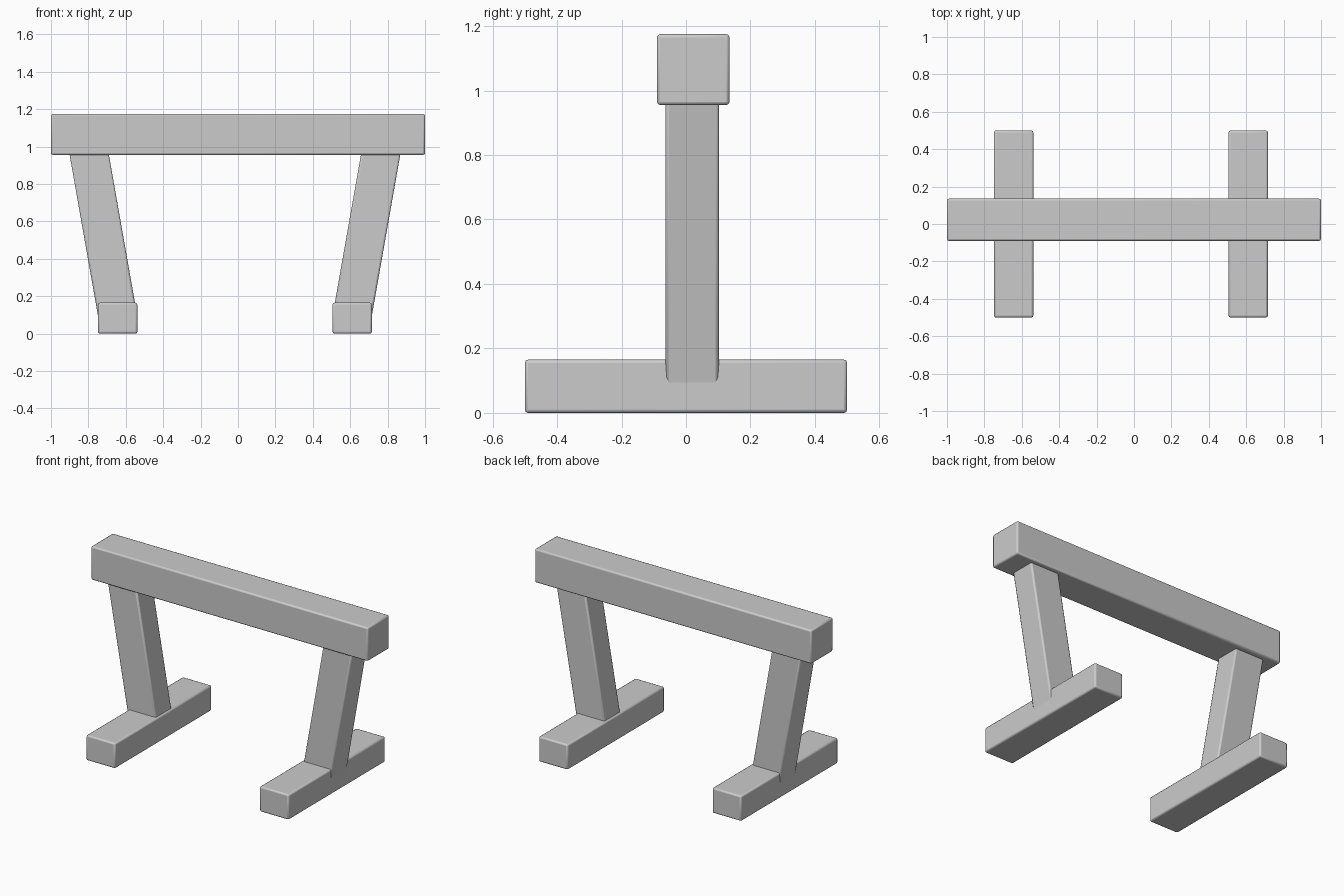
import bpy
from math import radians

if "Cube" in bpy.data.objects:
    bpy.data.objects.remove(bpy.data.objects["Cube"])


def timber(name, size, location, tilt=0.0):
    """Box with slightly rounded edges, tilted about y."""
    bpy.ops.mesh.primitive_cube_add(size=1, location=location)
    obj = bpy.context.object
    obj.name = name
    obj.scale = size
    bpy.ops.object.transform_apply(location=False, rotation=False, scale=True)
    obj.rotation_euler.y = radians(tilt)
    bevel = obj.modifiers.new("rounded_edges", 'BEVEL')
    bevel.width = 0.01
    bevel.segments = 2
    bpy.ops.object.shade_smooth_by_angle(angle=radians(60))
    return obj


# Top beam
timber("top_beam", (2.0, 0.225, 0.22), (0, 0.0225, 1.065))

# Splayed legs on cross feet, mirrored about a slightly offset centre
centre_x = -0.0165
for side, label in ((-1, "left"), (1, "right")):
    timber(label + "_foot", (0.21, 1.0, 0.165),
           (centre_x + side * 0.627, 0, 0.0825))
    timber(label + "_leg", (0.207, 0.165, 1.0),
           (centre_x + side * 0.709, 0.0195, 0.56), side * 10)
